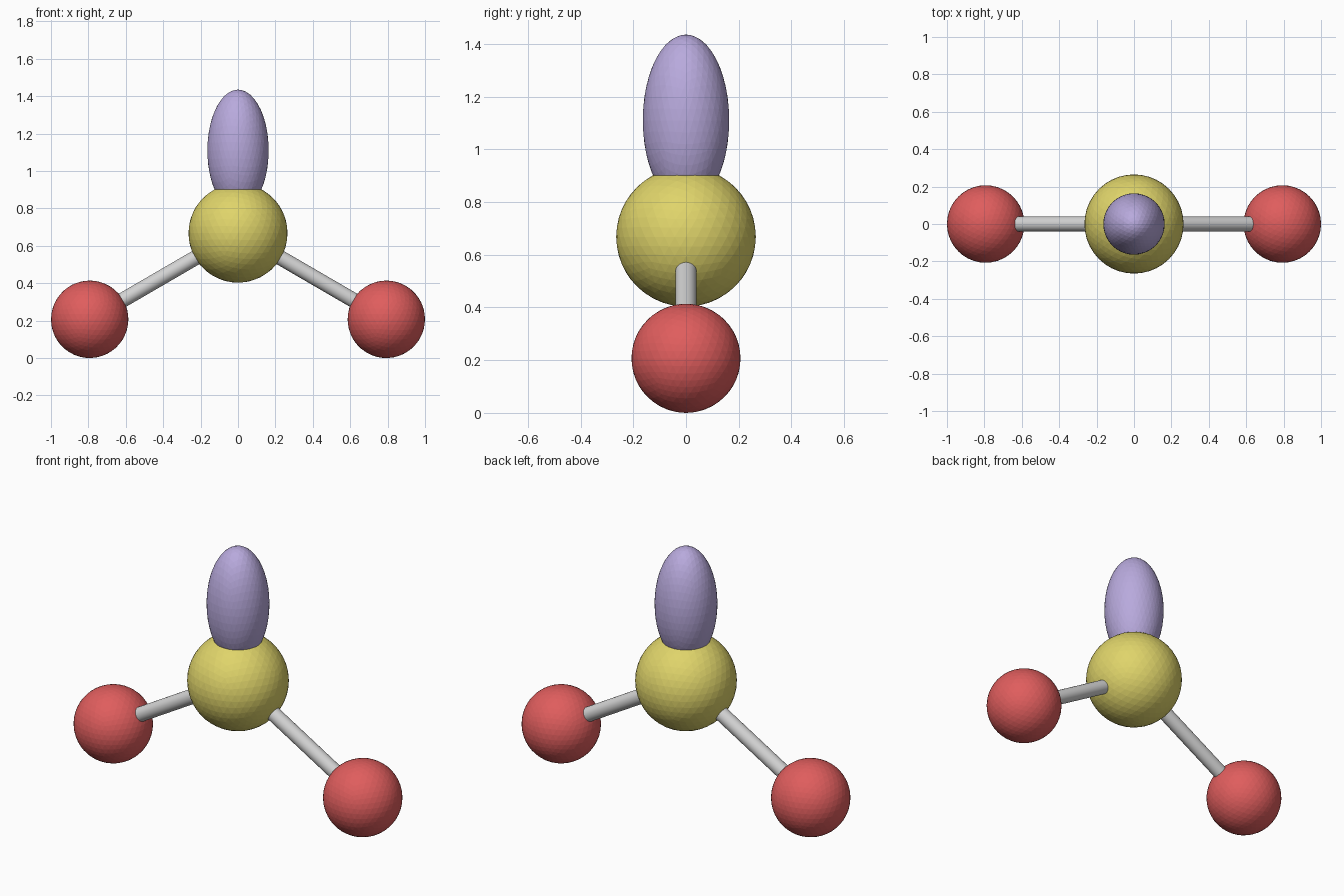
import bpy
from mathutils import Vector

default = bpy.data.objects.get("Cube")
if default:
    bpy.data.objects.remove(default, do_unlink=True)


def material(name, rgb):
    mat = bpy.data.materials.new(name)
    mat.use_nodes = True
    color = (*rgb, 1.0)
    mat.diffuse_color = color
    mat.node_tree.nodes["Principled BSDF"].inputs["Base Color"].default_value = color
    return mat


yellow = material("yellow", (0.74, 0.66, 0.145))
red = material("red", (0.74, 0.11, 0.11))
lilac = material("lilac", (0.48, 0.40, 0.72))
grey = material("light grey", (0.65, 0.65, 0.65))


def ball(name, center, radii, mat):
    """Faceted sphere or ellipsoid."""
    bpy.ops.mesh.primitive_ico_sphere_add(subdivisions=4, radius=1, location=center)
    obj = bpy.context.object
    obj.name = name
    obj.scale = radii
    obj.data.materials.append(mat)
    bpy.ops.object.transform_apply(location=False, rotation=False, scale=True)
    return obj


def rod(name, start, end, radius, mat):
    """Round bar between two points."""
    axis = end - start
    bpy.ops.mesh.primitive_cylinder_add(
        vertices=32, radius=radius, depth=axis.length, location=(start + end) / 2,
        rotation=axis.to_track_quat('Z', 'Y').to_euler())
    obj = bpy.context.object
    obj.name = name
    obj.data.materials.append(mat)
    bpy.ops.object.shade_smooth_by_angle()


# Central atom and the lobe standing on it
middle = Vector((0, 0, 0.668))
ball("central_atom", middle, (0.265,) * 3, yellow)
ball("electron_lobe", (0, 0, 1.11), (0.164, 0.164, 0.325), lilac)

# Outer atoms and their bonds, mirrored left and right
for side, sign in (("left", 1), ("right", -1)):
    outer = Vector((sign * 0.793, 0, 0.207))
    ball(side + "_outer_atom", outer, (0.207,) * 3, red)
    rod(side + "_bond", middle, outer, 0.04, grey)
